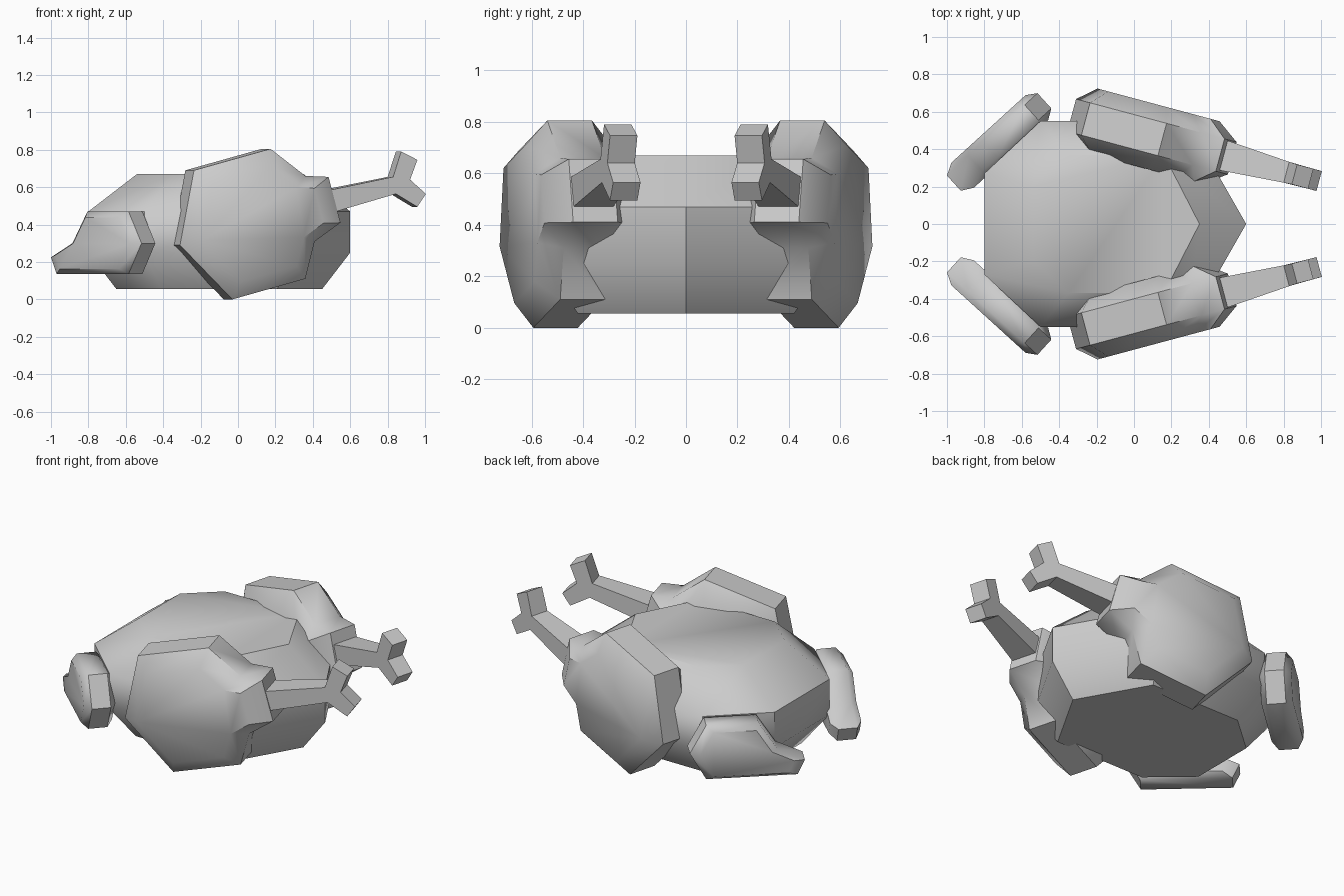
import bpy, bmesh, math
from mathutils import Vector

if "Cube" in bpy.data.objects:
    bpy.data.objects.remove(bpy.data.objects["Cube"])


def loft(name, rings, mirror=False, angle=45):
    """Skin a list of equal-length rings, cap both ends."""
    bm = bmesh.new()
    vs = [[bm.verts.new(p) for p in r] for r in rings]
    n = len(vs[0])
    for a, b in zip(vs, vs[1:]):
        for i in range(n):
            j = (i + 1) % n
            bm.faces.new((a[i], a[j], b[j], b[i]))
    bm.faces.new(vs[0][::-1])
    bm.faces.new(vs[-1])
    bmesh.ops.recalc_face_normals(bm, faces=bm.faces)
    me = bpy.data.meshes.new(name)
    bm.to_mesh(me)
    bm.free()
    me.shade_smooth()
    me.set_sharp_from_angle(angle=math.radians(angle))
    ob = bpy.data.objects.new(name, me)
    bpy.context.collection.objects.link(ob)
    if mirror:
        m = ob.modifiers.new("mirror", 'MIRROR')
        m.use_axis = (False, True, False)
        m.use_mirror_merge = False
    return ob


def slab(name, profile, centre, y0, deg, depth, dome, scale):
    """Upright plate turned about z, with a raised inset on both faces."""
    a = math.radians(deg)
    normal = Vector((math.sin(a), -math.cos(a), 0))

    def ring(s, offset):
        pts = []
        for x, z in profile:
            px = centre[0] + (x - centre[0]) * s
            pz = centre[1] + (z - centre[1]) * s
            pts.append(Vector((px, y0 + math.tan(a) * px, pz)) + normal * offset)
        return pts
    return loft(name, [ring(scale, dome), ring(1, 0), ring(1, -depth),
                       ring(scale, -depth - dome)], mirror=True)


def body_ring(z, tip, side, back, back_x):
    half = [side[0], (side[1], side[2]), (back_x, back)]
    pts = [(half[0], side[2]), half[1], half[2]]
    ring = [(tip, 0)] + pts + [(x, -y) for x, y in reversed(pts)]
    return [(x, y, z) for x, y in ring]


# body: seven-sided, pointed at the leg end
loft("body", [
    body_ring(0.055, 0.45, (0.21, -0.41, 0.42), 0.21, -0.65),
    body_ring(0.25, 0.6, (0.286, -0.5, 0.55), 0.27, -0.8),
    body_ring(0.47, 0.6, (0.286, -0.5, 0.55), 0.27, -0.8),
    body_ring(0.67, 0.35, (0.16, -0.35, 0.37), 0.2, -0.54),
], angle=42)

# drumsticks
slab("drumstick",
     [(-.31, .29), (-.235, .69), (.174, .805), (.36, .66), (.484, .655),
      (.548, .41), (.41, .31), (.36, .11), (-.03, 0)],
     (0.08, 0.4), -0.585, 15, 0.179, 0.084, 0.76)

# wings
slab("wing",
     [(-1, .225), (-.97, .136), (-.585, .136), (-.516, .30), (-.585, .47),
      (-.805, .47), (-.885, .30)],
     (-0.74, 0.29), -1.169, -42.3, 0.11, 0.035, 0.82)

# forked leg bones, tapering toward the tip
bone = [(.40, .57), (.815, .655), (.858, .79), (.945, .746), (.906, .64),
        (.99, .564), (.944, .495), (.83, .564), (.40, .44)]
a = math.radians(15)
rings = []
for side in (1, -1):
    ring = []
    for x, z in bone:
        t = min(1, (x - 0.4) / 0.45)
        w = side * (0.088 - 0.033 * t)
        ring.append((x + math.sin(a) * w, -0.495 + math.tan(a) * x - math.cos(a) * w, z))
    rings.append(ring)
loft("leg_bone", rings, mirror=True, angle=25)
